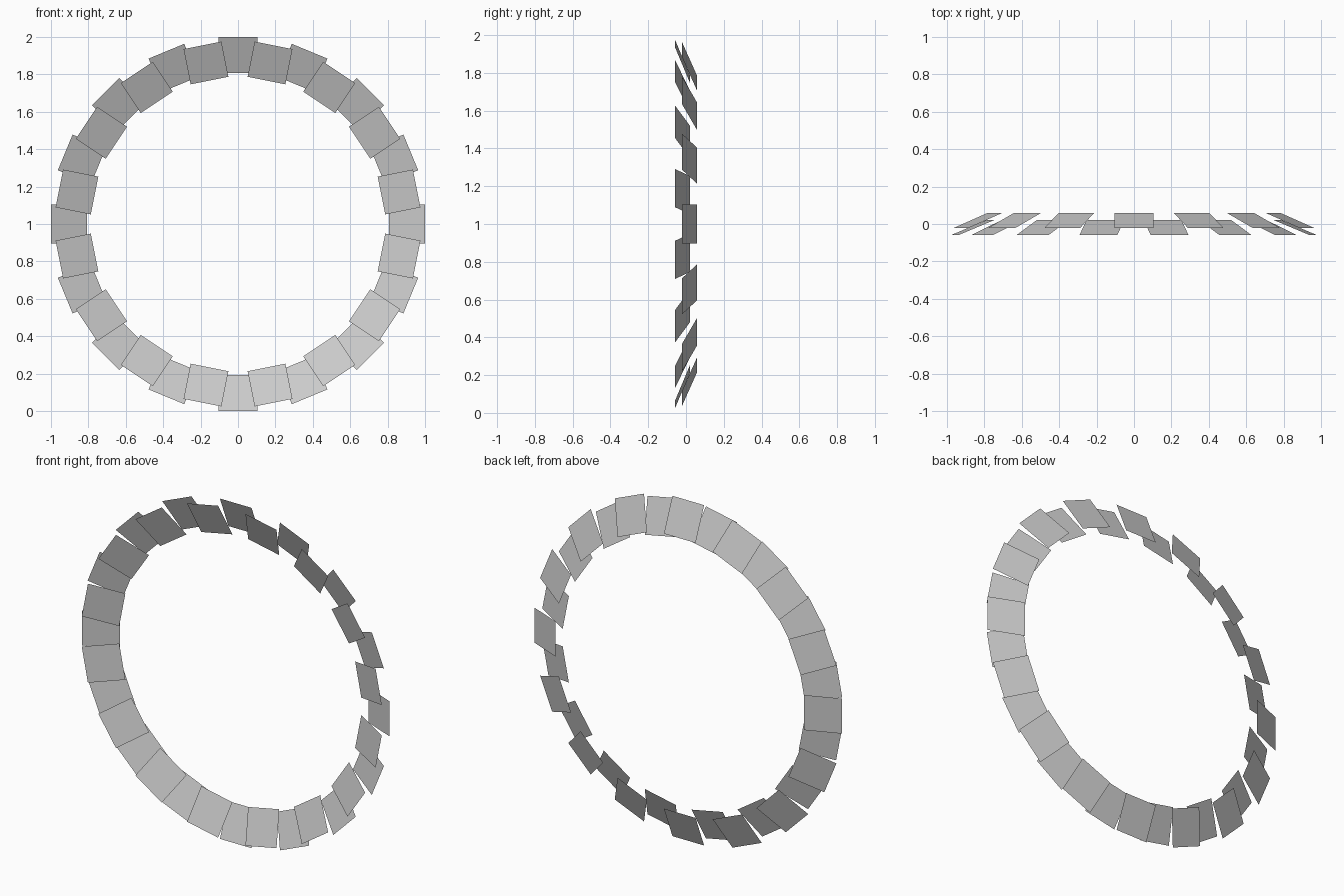
import bpy, bmesh
from math import tau, sin, cos
from mathutils import Vector

if "Cube" in bpy.data.objects:
    bpy.data.objects.remove(bpy.data.objects["Cube"])

COUNT = 32      # tiles per full turn
HALF = 0.103    # half width of a tile


def tile_ring(name, first, r_out, r_in, y_out, y_in):
    """Every second tile of the ring: flat squares leaning outward to the front."""
    bm = bmesh.new()
    for i in range(first, COUNT, 2):
        a = tau * i / COUNT
        radial = Vector((sin(a), 0, cos(a)))
        side = Vector((cos(a), 0, -sin(a))) * HALF
        outer = radial * r_out + Vector((0, y_out, 1))
        inner = radial * r_in + Vector((0, y_in, 1))
        corners = [outer - side, outer + side, inner + side, inner - side]
        bm.faces.new([bm.verts.new(c) for c in corners])
    mesh = bpy.data.meshes.new(name)
    bm.to_mesh(mesh)
    bm.free()
    obj = bpy.data.objects.new(name, mesh)
    bpy.context.collection.objects.link(obj)
    return obj


# Rear layer of tiles
tile_ring("rear_tiles", 0, 1.0, 0.808, -0.021, 0.058)
# Front layer, staggered and slightly smaller
tile_ring("front_tiles", 1, 0.974, 0.782, -0.058, 0.021)
